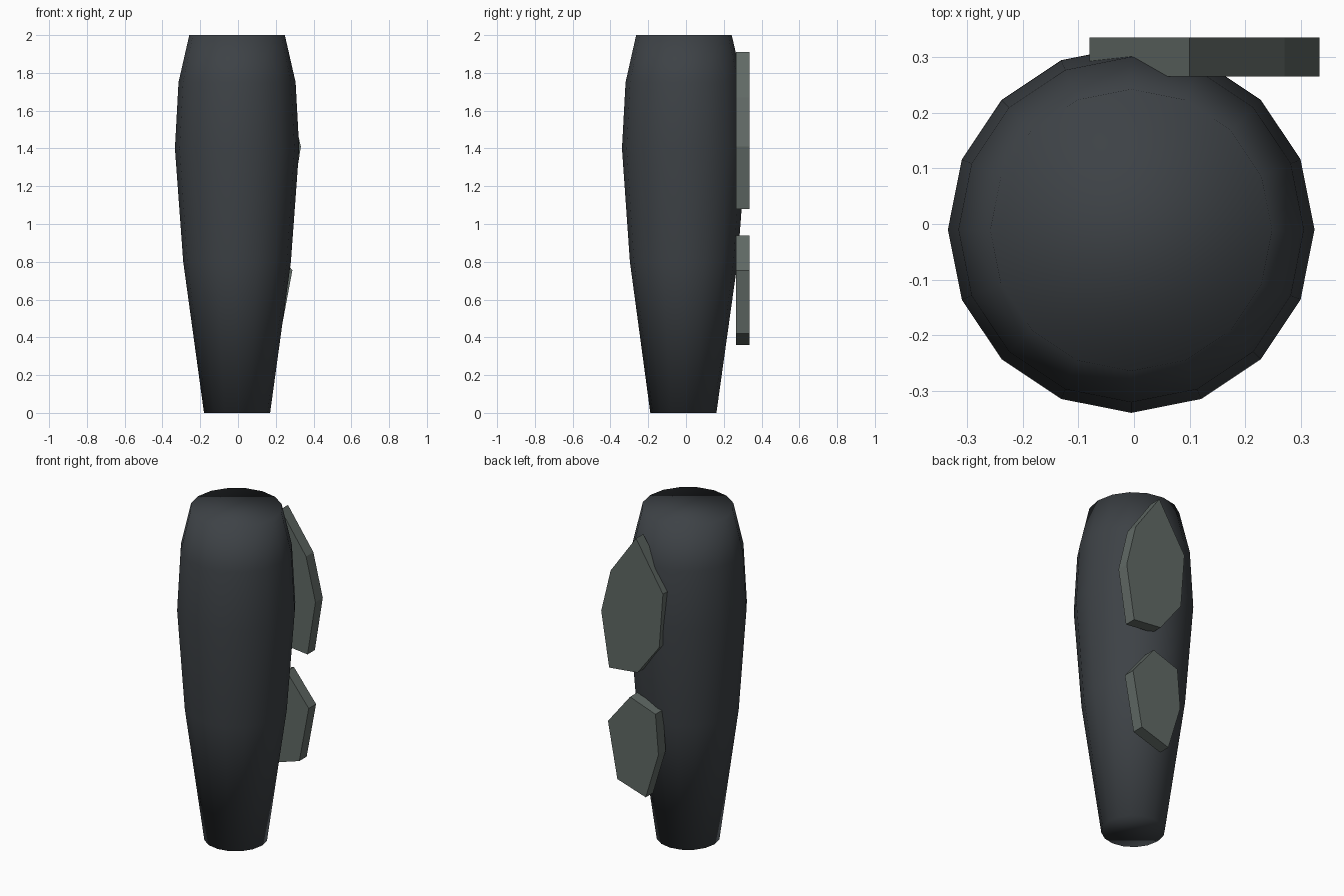
import bpy, bmesh, math

if "Cube" in bpy.data.objects:
    bpy.data.objects.remove(bpy.data.objects["Cube"])

def material(name, rgb):
    m = bpy.data.materials.new(name)
    m.diffuse_color = (*rgb, 1)
    m.use_nodes = True
    m.node_tree.nodes["Principled BSDF"].inputs["Base Color"].default_value = m.diffuse_color
    return m

dark = material("dark slate", (0.047, 0.054, 0.061))
grey = material("grey green", (0.118, 0.142, 0.130))

def finish(bm, name, mat, smooth=False):
    bmesh.ops.recalc_face_normals(bm, faces=bm.faces)
    for f in bm.faces:
        f.smooth = smooth
    me = bpy.data.meshes.new(name)
    bm.to_mesh(me)
    bm.free()
    me.materials.append(mat)
    ob = bpy.data.objects.new(name, me)
    bpy.context.collection.objects.link(ob)
    return ob

# Tapered limb: 16-sided rings (height, radius, y centre), softly shaded
SIDES = 16
rings = [(0, 0.175, -0.014), (0.8, 0.285, -0.012), (1.4, 0.329, -0.01),
         (1.75, 0.31, -0.01), (2.0, 0.253, -0.011)]
bm = bmesh.new()
loops = []
for z, r, cy in rings:
    loops.append([bm.verts.new((-0.005 + r * math.cos(math.tau * i / SIDES),
                                cy + r * math.sin(math.tau * i / SIDES), z))
                  for i in range(SIDES)])
for a, b in zip(loops, loops[1:]):
    for i in range(SIDES):
        j = (i + 1) % SIDES
        bm.faces.new((a[i], a[j], b[j], b[i]))
bm.faces.new(loops[0][::-1])
bm.faces.new(loops[-1])
finish(bm, "limb", dark, True)

# Flat faceted plates on the back, outlined in x and z
def plate(name, outline, y0=0.265, y1=0.335):
    bm = bmesh.new()
    near = [bm.verts.new((x, y0, z)) for x, z in outline]
    far = [bm.verts.new((x, y1, z)) for x, z in outline]
    bm.faces.new(near)
    bm.faces.new(far[::-1])
    n = len(outline)
    for i in range(n):
        j = (i + 1) % n
        bm.faces.new((near[i], far[i], far[j], near[j]))
    finish(bm, name, grey)

plate("upper_plate", [(0.10, 1.91), (0.27, 1.67), (0.333, 1.41), (0.28, 1.08),
                      (0.09, 1.10), (-0.055, 1.29), (-0.08, 1.62)])
plate("lower_plate", [(0.14, 0.94), (0.288, 0.755), (0.225, 0.42),
                      (0.035, 0.36), (-0.05, 0.64), (-0.03, 0.88)])
